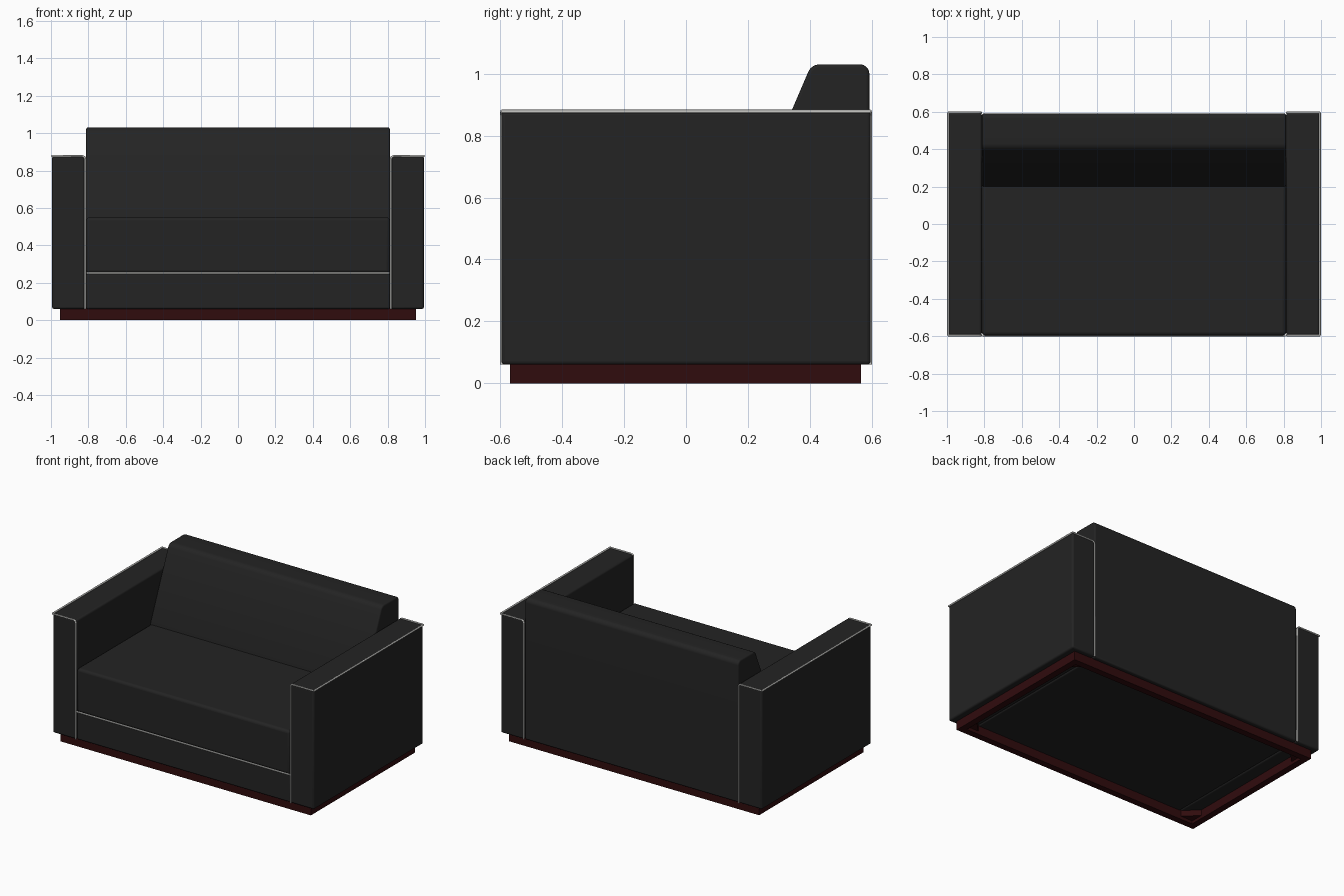
import bpy, bmesh, math
from mathutils import Vector

if "Cube" in bpy.data.objects:
    bpy.data.objects.remove(bpy.data.objects["Cube"])


def material(name, rgb):
    m = bpy.data.materials.new(name)
    m.diffuse_color = (*rgb, 1)
    m.use_nodes = True
    m.node_tree.nodes["Principled BSDF"].inputs["Base Color"].default_value = m.diffuse_color
    return m


LEATHER = material("black leather", (0.017, 0.017, 0.017))
WOOD = material("dark red wood", (0.030, 0.0035, 0.004))
PIPING = material("pale piping", (0.62, 0.62, 0.60))


def finish(name, bm, mat, bevel=0.0):
    bmesh.ops.recalc_face_normals(bm, faces=bm.faces)
    me = bpy.data.meshes.new(name)
    bm.to_mesh(me)
    bm.free()
    ob = bpy.data.objects.new(name, me)
    bpy.context.collection.objects.link(ob)
    me.materials.append(mat)
    if bevel:
        mod = ob.modifiers.new("soft edges", "BEVEL")
        mod.width, mod.segments = bevel, 4
        mod.limit_method, mod.angle_limit = "ANGLE", math.radians(30)
        bpy.context.view_layer.objects.active = ob
        ob.select_set(True)
        bpy.ops.object.shade_smooth_by_angle(angle=math.radians(35))
        ob.select_set(False)
    return ob


def box(name, x, y, z, mat, bevel=0.0):
    bm = bmesh.new()
    bmesh.ops.create_cube(bm, size=1)
    for v in bm.verts:
        v.co = [r[0] + (c + 0.5) * (r[1] - r[0]) for c, r in zip(v.co, (x, y, z))]
    return finish(name, bm, mat, bevel)


def rounded(corners, steps=6):
    """Outline of (u, v, radius) corners with rounded bends."""
    pts, n = [], len(corners)
    for i, (u, v, r) in enumerate(corners):
        p = Vector((u, v))
        a = (Vector(corners[i - 1][:2]) - p).normalized()
        b = (Vector(corners[(i + 1) % n][:2]) - p).normalized()
        if not r:
            pts.append(p)
            continue
        half = a.angle(b) / 2
        s, e = p + a * r / math.tan(half), p + b * r / math.tan(half)
        c = p + (a + b).normalized() * r / math.sin(half)
        for k in range(steps + 1):
            d = (s - c).lerp(e - c, k / steps).normalized()
            pts.append(c + d * r)
    return pts


def prism(name, outline, axis, lo, hi, mat, bevel):
    """Extrude an outline along x (outline is y, z) or z (outline is x, y)."""
    def place(p, t):
        return (t, p.x, p.y) if axis == "x" else (p.x, p.y, t)
    bm = bmesh.new()
    a = [bm.verts.new(place(p, lo)) for p in outline]
    b = [bm.verts.new(place(p, hi)) for p in outline]
    bm.faces.new(a)
    bm.faces.new(b)
    for i in range(len(a)):
        j = (i + 1) % len(a)
        bm.faces.new((a[i], a[j], b[j], b[i]))
    return finish(name, bm, mat, bevel)


def cord(name, points, radius=0.0055, cyclic=False):
    cu = bpy.data.curves.new(name, "CURVE")
    cu.dimensions = "3D"
    cu.bevel_depth, cu.bevel_resolution = radius, 2
    cu.use_fill_caps = True
    sp = cu.splines.new("POLY")
    sp.points.add(len(points) - 1)
    for p, co in zip(sp.points, points):
        p.co = (*co, 1)
    sp.use_cyclic_u = cyclic
    sp.use_smooth = True
    cu.materials.append(PIPING)
    ob = bpy.data.objects.new(name, cu)
    bpy.context.collection.objects.link(ob)
    return ob


# Seat base, seat cushion and sloped backrest between the arms
box("seat_base", (-0.812, 0.812), (-0.592, 0.59), (0.06, 0.25), LEATHER, 0.01)
box("seat_cushion", (-0.812, 0.812), (-0.596, 0.4), (0.25, 0.55), LEATHER, 0.018)
back = rounded([(0.592, 0.06, 0), (0.592, 1.03, 0.03), (0.405, 1.03, 0.04),
                (0.2, 0.55, 0), (0.2, 0.2, 0), (0.4, 0.06, 0)])
prism("backrest", back, "x", -0.812, 0.812, LEATHER, 0.01)

# Arms with piping on the outer top edge and the inner end edges
for side, s in (("left", -1), ("right", 1)):
    x = sorted((s * 0.814, s * 0.994))
    box(side + "_arm", x, (-0.596, 0.596), (0.06, 0.878), LEATHER, 0.012)
    xi, xo = s * 0.817, s * 0.994
    for end, y in (("front", -0.595), ("back", 0.595)):
        cord(f"{side}_{end}_arm_piping",
             [(xi, y, 0.06), (xi, y, 0.862), (xi + s * 0.004, y, 0.872),
              (xi + s * 0.014, y, 0.878), (xo, y, 0.878)])
    cord(side + "_top_arm_piping", [(xo, -0.595, 0.878), (xo, 0.595, 0.878)])

# Piping under the seat cushion
cord("seat_piping", [(-0.81, -0.595, 0.252), (0.81, -0.595, 0.252)])

# Hollow wooden plinth with diagonal corner blocks
T = 0.045
for name, y in (("front", -0.568), ("back", 0.565 - T)):
    box(name + "_plinth_rail", (-0.952, 0.952), (y, y + T), (0, 0.066), WOOD)
for name, x in (("left", -0.952), ("right", 0.952 - T)):
    box(name + "_plinth_rail", (x, x + T), (-0.568 + T, 0.565 - T), (0, 0.066), WOOD)
for sx in (-1, 1):
    for sy in (-1, 1):
        cx, cy = sx * (0.952 - T), sy * (0.566 - T)
        tri = [Vector((cx, cy)), Vector((cx - sx * 0.09, cy)), Vector((cx, cy - sy * 0.09))]
        prism("plinth_corner_block", tri, "z", 0.02, 0.066, WOOD, 0)
